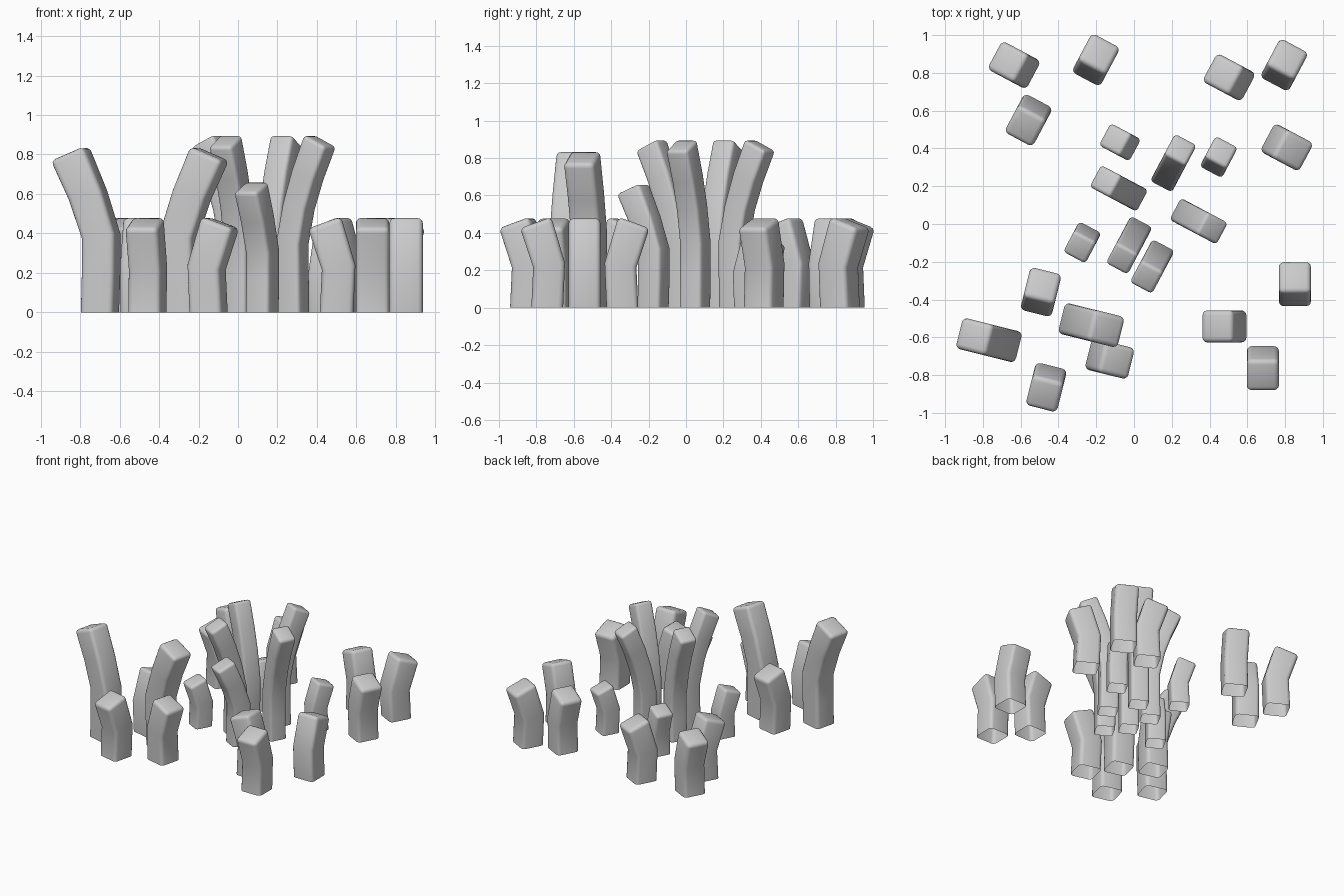
import bpy, bmesh
from math import radians, cos, sin

if "Cube" in bpy.data.objects:
    bpy.data.objects.remove(bpy.data.objects["Cube"])

# Side profiles: rows of (back s, back z, front s, front z), s = distance along lean
SHORT = [(-.08, 0, .09, 0), (-.09, .24, .08, .215), (-.017, .485, .15, .425)]
MEDIUM = [(-.083, 0, .087, 0), (-.09, .2, .082, .2), (-.09, .40, .082, .375),
          (-.02, .62, .150, .57), (.072, .84, .243, .768)]
TALL = [(-.065, 0, .067, 0), (-.068, .18, .064, .18), (-.068, .36, .063, .345),
        (-.03, .55, .098, .52), (.022, .72, .148, .67), (.093, .90, .219, .838)]
E, N, W, S = 0, 90, 180, 270


def blade(name, profile, width, x, y, lean, rot, scale=1.0):
    """One bent, round-edged blade, open underneath; x, y = footprint centre."""
    all_s = [v for r in profile for v in (r[0], r[2])]
    mid = (min(all_s) + max(all_s)) / 2
    a = radians(lean + rot)
    bm = bmesh.new()

    def vert(s, t, z):
        s = (s - mid) * scale
        t *= scale
        return bm.verts.new((x + s * cos(a) - t * sin(a),
                             y + s * sin(a) + t * cos(a), z * scale))

    h = width / 2
    rings = [[vert(bs, -h, bz), vert(fs, -h, fz), vert(fs, h, fz), vert(bs, h, bz)]
             for bs, bz, fs, fz in profile]
    for lo, hi in zip(rings, rings[1:]):
        for i in range(4):
            j = (i + 1) % 4
            bm.faces.new((lo[i], lo[j], hi[j], hi[i]))
    bm.faces.new(rings[-1])
    for f in bm.faces:
        f.smooth = True
    mesh = bpy.data.meshes.new(name)
    bm.to_mesh(mesh)
    bm.free()
    ob = bpy.data.objects.new(name, mesh)
    bpy.context.collection.objects.link(ob)
    bev = ob.modifiers.new("rounded_edges", 'BEVEL')
    bev.width = (0.026 if width > .15 else 0.02) * scale
    bev.segments = 3
    bev.limit_method = 'ANGLE'
    bev.angle_limit = radians(40)


# Centre tuft: tall blades, one medium blade, small outer blades
for x, y, d in [(-.083, .19, W), (.21, .325, N), (.345, .013, E), (-.027, -.115, S)]:
    blade("tall_blade", TALL, .13, x, y, d, -28)
blade("medium_blade", MEDIUM, .168, .095, -.228, S, -28, .79)
for x, y, d in [(-.077, .434, W), (.45, .357, N), (-.275, -.1, S)]:
    blade("small_blade", SHORT, .17, x, y, d, -28, .78)

# Back tufts
for x, y, d in [(-.638, .843, W), (-.2, .872, N), (-.56, .547, S),
                (.5, .778, W), (.797, .845, N), (.812, .404, E)]:
    blade("back_short_blade", SHORT, .17, x, y, d, -28)

# Front left tuft
for x, y, d in [(-.772, -.614, W), (-.222, -.537, E)]:
    blade("front_medium_blade", MEDIUM, .168, x, y, d, -14)
for x, y, d in [(-.492, -.357, N), (-.465, -.868, S), (-.125, -.714, E)]:
    blade("front_left_short_blade", SHORT, .17, x, y, d, -14)

# Front right tuft
for x, y, d in [(.852, -.315, N), (.475, -.542, W), (.682, -.767, S)]:
    blade("front_right_short_blade", SHORT, .17, x, y, d, 0)
